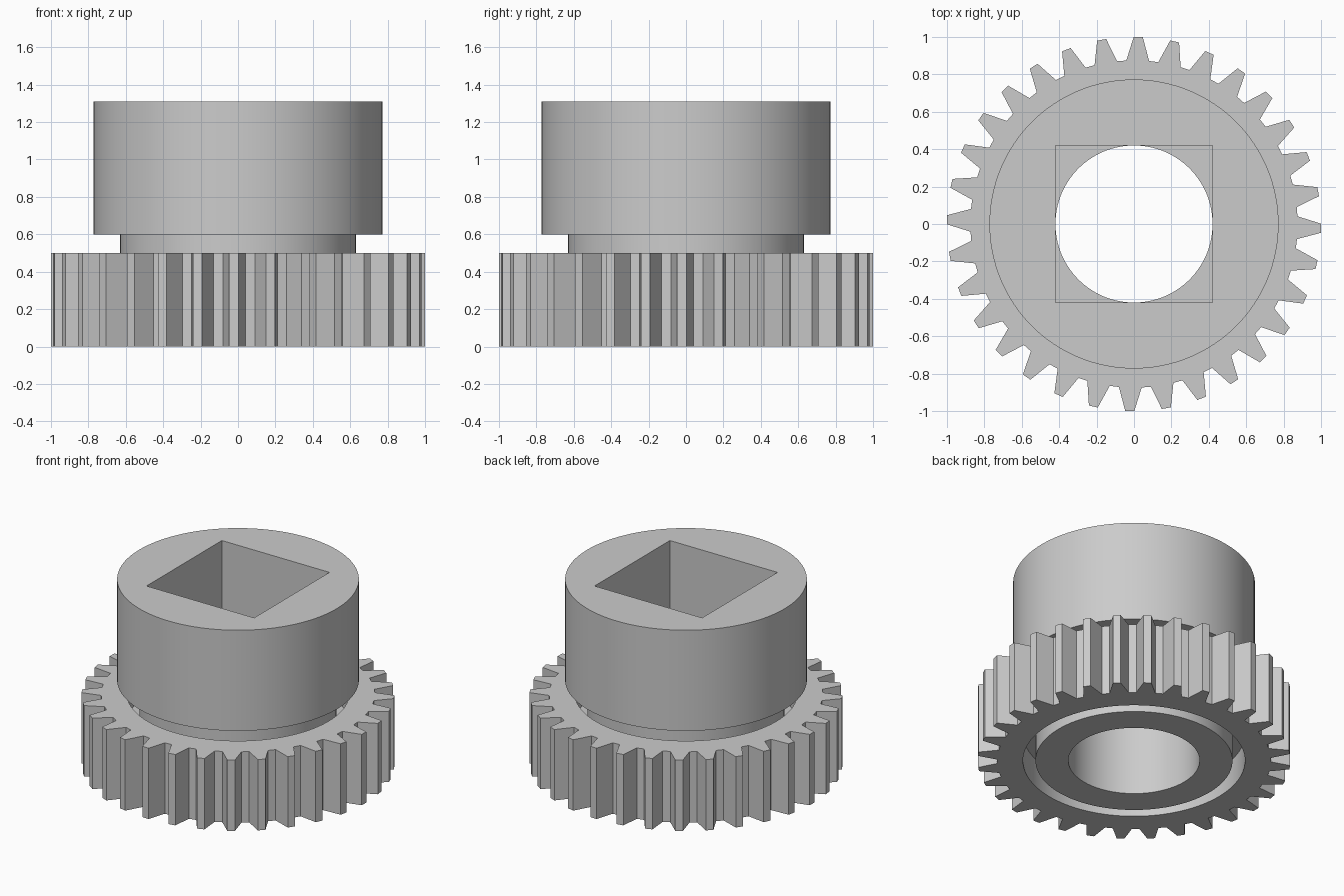
import bpy, bmesh
from math import sin, cos, radians, pi

cube = bpy.data.objects.get("Cube")
if cube:
    bpy.data.objects.remove(cube, do_unlink=True)

TEETH = 32
COUNT = TEETH * 4
PITCH = 2 * pi / TEETH
PHASE = radians(-1.3)

grey = bpy.data.materials.new("plain_grey")
grey.use_nodes = True
colour = (0.6, 0.6, 0.6, 1)
grey.diffuse_color = colour
grey.node_tree.nodes["Principled BSDF"].inputs["Base Color"].default_value = colour


def circle(radius, phase=0.0):
    angles = [phase + 2 * pi * i / COUNT for i in range(COUNT)]
    return [(radius * cos(a), radius * sin(a)) for a in angles]


def square(half):
    # Push circle points out along their rays to the square's sides
    return [(x * half / max(abs(x), abs(y)), y * half / max(abs(x), abs(y)))
            for x, y in circle(1)]


def gear_outline(root, tip):
    # Four corners per tooth: root, tip, tip, root
    tooth = [(root, -4.0), (tip, -1.4), (tip, 1.4), (root, 4.0)]
    points = []
    for i in range(TEETH):
        for radius, degrees in tooth:
            a = PHASE + i * PITCH + radians(degrees)
            points.append((radius * cos(a), radius * sin(a)))
    return points


def ring(name, outer, inner, bottom, top):
    # Solid between an outer and an inner outline
    bm = bmesh.new()
    loops = [[bm.verts.new((x, y, z)) for x, y in outline]
             for outline, z in ((outer, bottom), (outer, top),
                                (inner, top), (inner, bottom))]
    for k in range(4):
        a, b = loops[k], loops[(k + 1) % 4]
        for i in range(COUNT):
            j = (i + 1) % COUNT
            bm.faces.new((a[i], a[j], b[j], b[i]))
    bmesh.ops.recalc_face_normals(bm, faces=bm.faces)
    mesh = bpy.data.meshes.new(name)
    bm.to_mesh(mesh)
    bm.free()
    mesh.materials.append(grey)
    obj = bpy.data.objects.new(name, mesh)
    bpy.context.collection.objects.link(obj)
    bpy.ops.object.select_all(action="DESELECT")
    obj.select_set(True)
    bpy.context.view_layer.objects.active = obj
    bpy.ops.object.shade_smooth_by_angle(angle=radians(10))
    return obj


# Toothed ring with a clearance gap around the shaft
ring("gear_ring", gear_outline(0.875, 1.0),
     circle(0.71, PHASE + radians(-4.0)), 0.0, 0.5)
# Thin web holding the gear ring on the shaft
ring("gear_web", circle(0.712), circle(0.62), 0.2, 0.3)
# Hollow shaft with a round bore; its top is the floor of the square socket
ring("shaft", circle(0.63), circle(0.42), 0.0, 0.6)
# Wide head with a square socket
ring("socket_head", circle(0.773), square(0.42), 0.6, 1.31)
